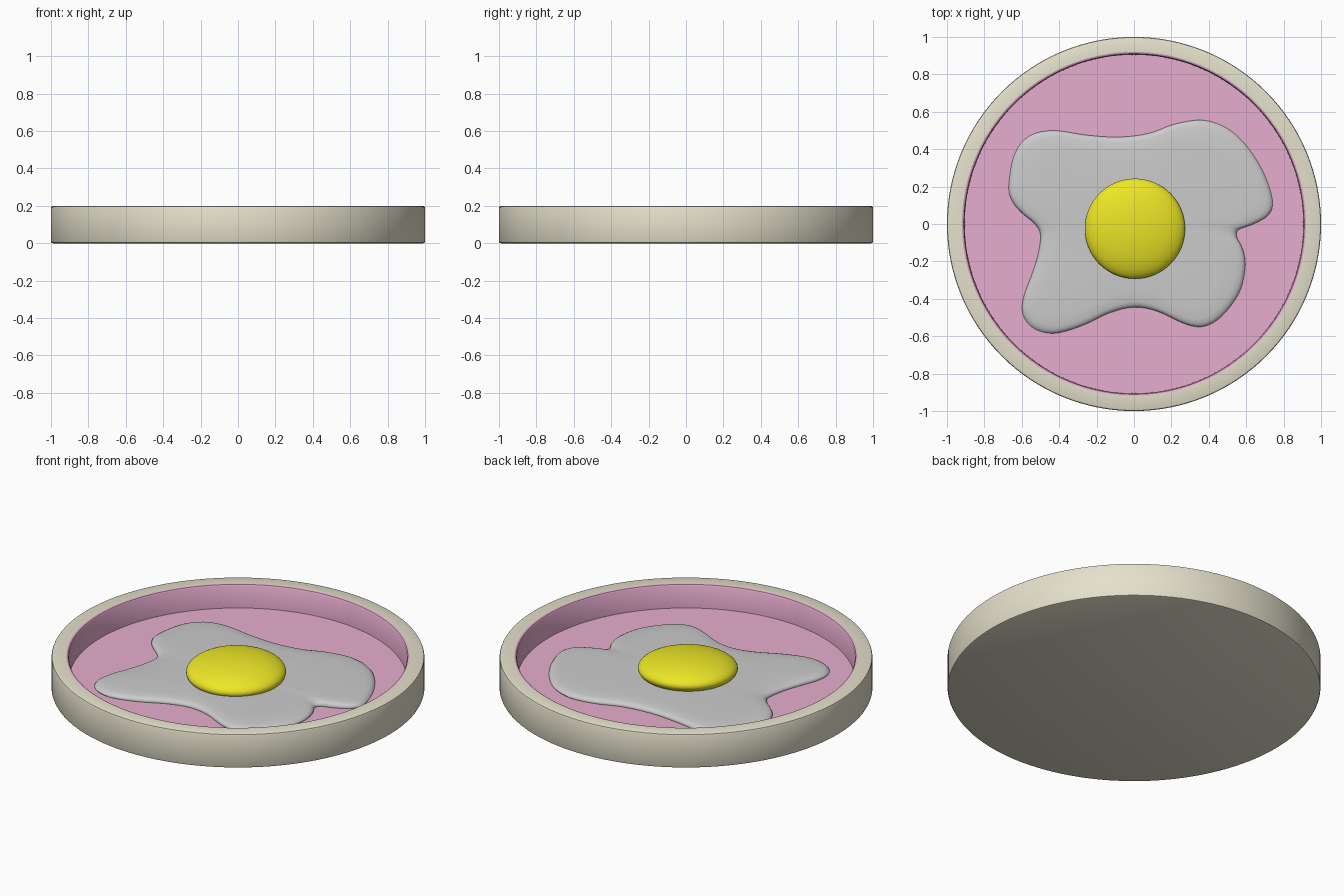
import bpy, bmesh, math
from mathutils import Vector

if "Cube" in bpy.data.objects:
    bpy.data.objects.remove(bpy.data.objects["Cube"])


def material(name, color):
    m = bpy.data.materials.new(name)
    m.diffuse_color = (*color, 1)
    m.use_nodes = True
    m.node_tree.nodes["Principled BSDF"].inputs["Base Color"].default_value = m.diffuse_color
    return m


def finish(ob, mat=None, angle=35):
    if mat:
        ob.data.materials.append(mat)
    bpy.ops.object.select_all(action='DESELECT')
    ob.select_set(True)
    bpy.context.view_layer.objects.active = ob
    bpy.ops.object.shade_smooth_by_angle(angle=math.radians(angle))


def from_rings(name, rings, cap_first=False, cap_last=False):
    """Skin closed rings of equal point count."""
    bm = bmesh.new()
    loops = [[bm.verts.new(p) for p in r] for r in rings]
    n = len(loops[0])
    for a, b in zip(loops, loops[1:]):
        for i in range(n):
            j = (i + 1) % n
            bm.faces.new((a[i], a[j], b[j], b[i]))
    if cap_first:
        bm.faces.new(loops[0][::-1])
    if cap_last:
        bm.faces.new(loops[-1])
    me = bpy.data.meshes.new(name)
    bm.to_mesh(me)
    bm.free()
    ob = bpy.data.objects.new(name, me)
    bpy.context.collection.objects.link(ob)
    return ob


def circle(r, z, n=128):
    return [(r * math.cos(2 * math.pi * i / n), r * math.sin(2 * math.pi * i / n), z)
            for i in range(n)]


cream = material("cream", (0.78, 0.75, 0.60))
pink = material("pink", (0.80, 0.42, 0.62))
yellow = material("yellow", (0.85, 0.80, 0.02))

# Dish outside: flat base, side wall and rim top with softened corners
outer = [(0.99, 0), (0.997, 0.003), (1, 0.01), (1, 0.19), (0.997, 0.197), (0.99, 0.2), (0.92, 0.2)]
finish(from_rings("dish", [circle(r, z) for r, z in outer], cap_first=True), cream)

# Glazed inside: rounded lip, upright wall and flat floor
inner = [(0.92, 0.2), (0.911, 0.197), (0.906, 0.188), (0.905, 0.06)]
finish(from_rings("dish_lining", [circle(r, z) for r, z in inner], cap_last=True), pink)

# Egg white: wavy outline, smoothed and built up into a thin rounded slab
outline = [(-.67, .2), (-.64, .37), (-.56, .47), (-.43, .5), (-.25, .475), (-.08, .465),
           (.08, .485), (.22, .535), (.37, .555), (.5, .51), (.6, .42), (.69, .28),
           (.74, .13), (.72, .05), (.64, 0), (.56, -.03), (.55, -.07), (.58, -.13),
           (.595, -.22), (.57, -.35), (.5, -.46), (.42, -.53), (.34, -.55), (.25, -.525),
           (.12, -.465), (0, -.445), (-.13, -.475), (-.28, -.545), (-.43, -.585),
           (-.54, -.555), (-.595, -.48), (-.59, -.39), (-.55, -.28), (-.515, -.17),
           (-.5, -.06), (-.53, 0), (-.6, .06), (-.65, .12)]
pts = [Vector(p) for p in reversed(outline)]
smooth = []
for i in range(len(pts)):
    a, b, c, d = (pts[(i + k) % len(pts)] for k in (-1, 0, 1, 2))
    for t in (0, 0.25, 0.5, 0.75):
        smooth.append(0.5 * (2 * b + (c - a) * t + (2 * a - 5 * b + 4 * c - d) * t * t
                             + (3 * b - a - 3 * c + d) * t ** 3))
levels = [(0.995, 0.059), (1, 0.065), (0.99, 0.074), (0.97, 0.081), (0.93, 0.086),
          (0.8, 0.09), (0.4, 0.092)]
white = from_rings("egg_white", [[(p.x * s, p.y * s, z) for p in smooth] for s, z in levels],
                   cap_last=True)
finish(white, angle=60)

# Yolk: flattened ball, tipped slightly to the front
bpy.ops.mesh.primitive_uv_sphere_add(segments=64, ring_count=32, radius=1,
                                     location=(0.005, -0.025, 0.116))
yolk = bpy.context.object
yolk.name = "yolk"
yolk.scale = (0.268, 0.268, 0.082)
yolk.rotation_euler = (math.radians(2), math.radians(1), 0)
finish(yolk, yellow, 60)
